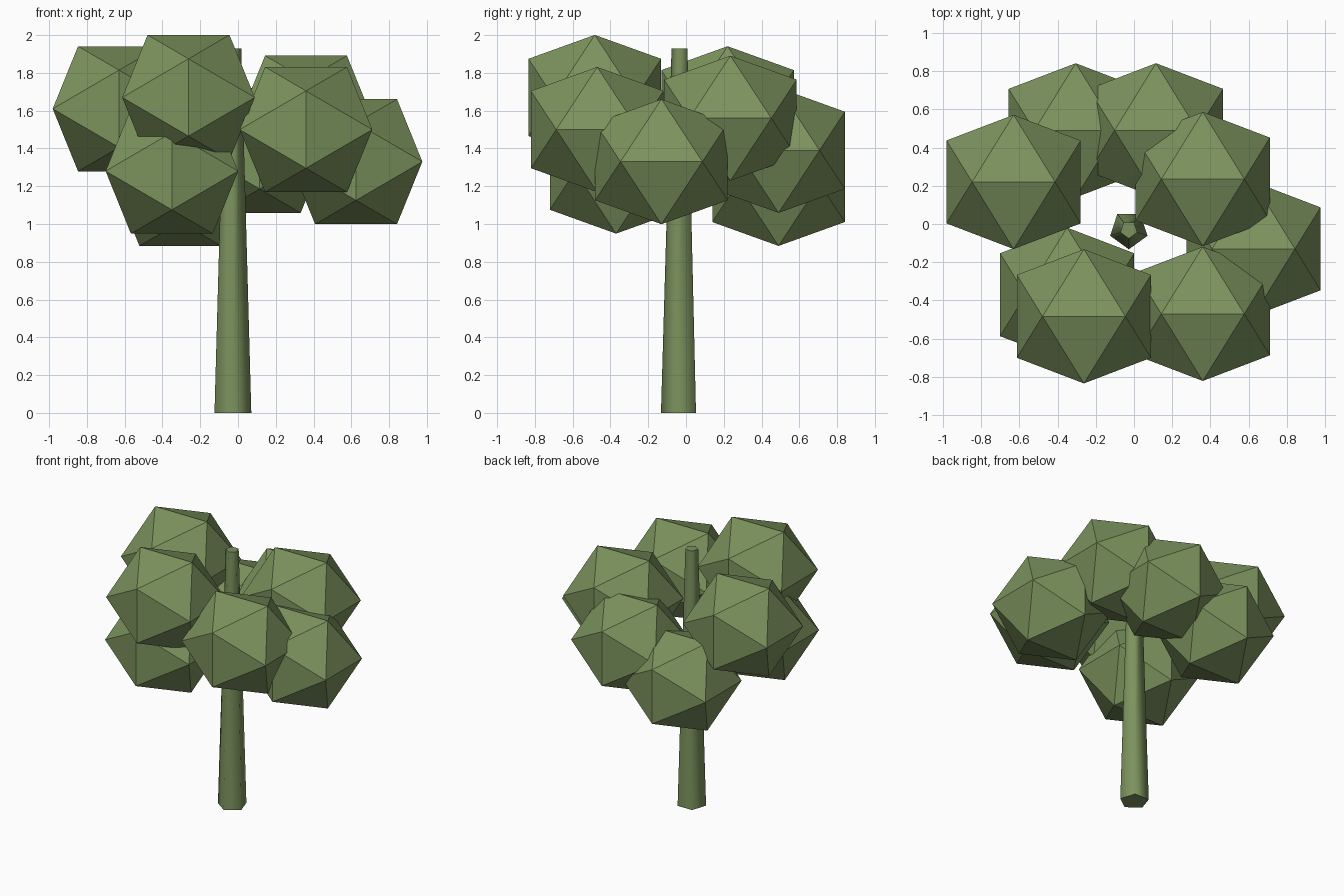
import bpy
import bmesh
import math

cube = bpy.data.objects.get("Cube")
if cube:
    bpy.data.objects.remove(cube, do_unlink=True)

# One olive green for the whole tree
green = bpy.data.materials.new("olive_green")
green.use_nodes = True
colour = (0.20, 0.29, 0.11, 1)
green.diffuse_color = colour
green.node_tree.nodes["Principled BSDF"].inputs["Base Color"].default_value = colour


def add_object(name, bm, location):
    bmesh.ops.recalc_face_normals(bm, faces=bm.faces)
    mesh = bpy.data.meshes.new(name)
    bm.to_mesh(mesh)
    bm.free()
    mesh.materials.append(green)
    obj = bpy.data.objects.new(name, mesh)
    obj.location = location
    bpy.context.collection.objects.link(obj)
    return obj


def leaf_clump(name, location, radius=0.351, height=0.331):
    # Icosahedron standing on an edge: hull of three golden rectangles
    golden = (1 + math.sqrt(5)) / 2
    bm = bmesh.new()
    for a in (-1, 1):
        for b in (-1 / golden, 1 / golden):
            for x, y, z in ((b, 0, a), (a, b, 0), (0, a, b)):
                bm.verts.new((x * radius, y * radius, z * height))
    bmesh.ops.convex_hull(bm, input=bm.verts)
    return add_object(name, bm, location)


# Tapered five-sided trunk, smooth around its sides
bm = bmesh.new()
rings = []
for z, radius in ((0, 0.1025), (1.93, 0.0465)):
    ring = []
    for i in range(5):
        angle = math.tau * i / 5 - math.pi / 2
        ring.append(bm.verts.new((radius * math.cos(angle), radius * math.sin(angle), z)))
    bm.faces.new(ring)
    rings.append(ring)
for i in range(5):
    j = (i + 1) % 5
    side = bm.faces.new((rings[0][i], rings[0][j], rings[1][j], rings[1][i]))
    side.smooth = True
for ring in rings:
    for i in range(5):
        bm.edges.get((ring[i], ring[(i + 1) % 5])).smooth = False
add_object("trunk", bm, (-0.027, -0.03, 0))

# Foliage clumps around the trunk
clumps = {
    "left_upper": (0.36, 0.235, 1.56),
    "left_front": (0.36, -0.47, 1.50),
    "left_outer": (0.625, -0.13, 1.33),
    "right_outer": (-0.63, 0.22, 1.61),
    "front_upper": (-0.262, -0.483, 1.67),
    "front_lower": (-0.35, -0.37, 1.28),
    "back_upper": (0.115, 0.49, 1.39),
    "back_lower": (-0.305, 0.49, 1.215),
}
for part, location in clumps.items():
    leaf_clump(part + "_foliage", location)
